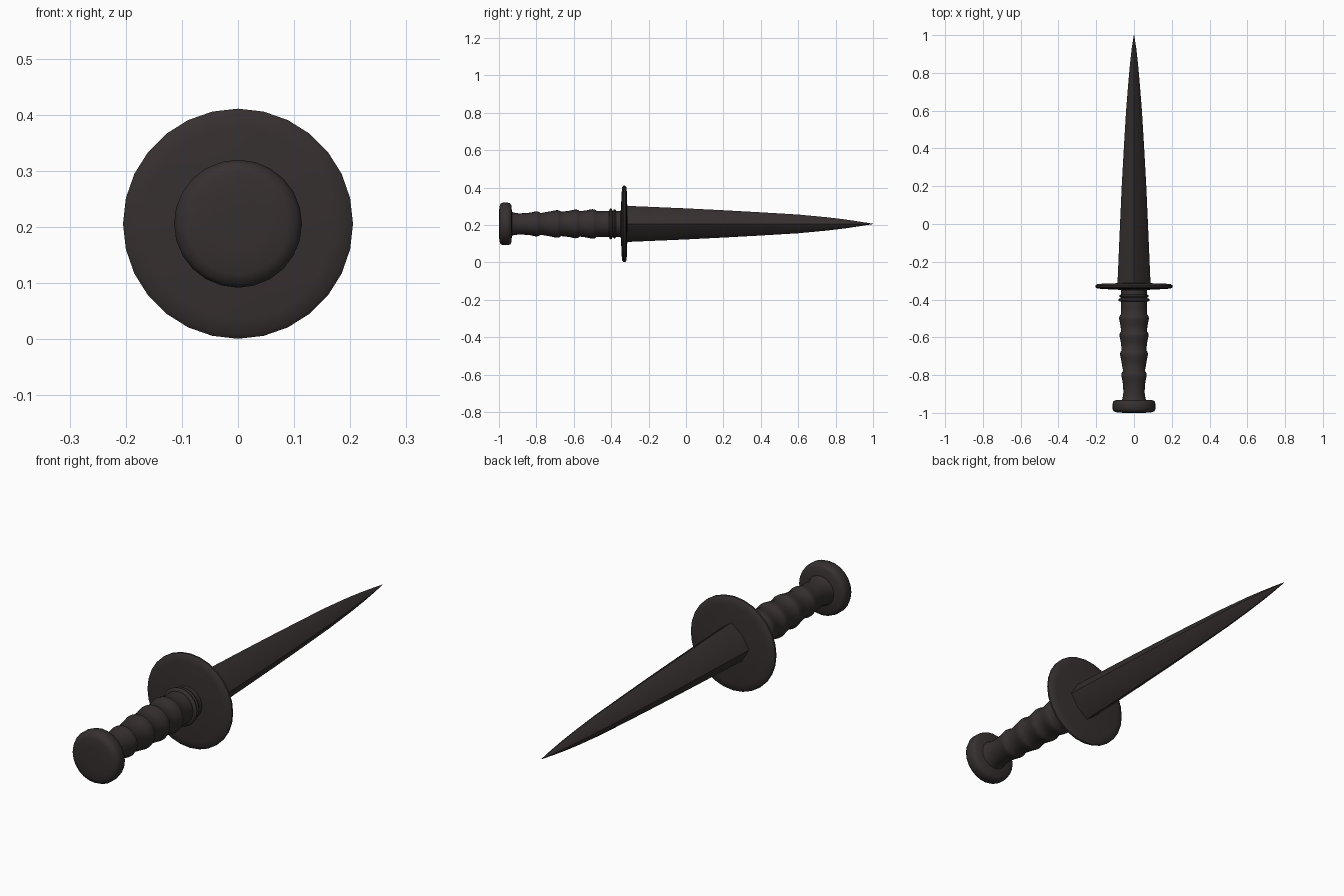
import bpy, bmesh, math

if "Cube" in bpy.data.objects:
    bpy.data.objects.remove(bpy.data.objects["Cube"])

AXIS_Z = 0.206
iron = bpy.data.materials.new("dark iron")
iron.diffuse_color = (0.037, 0.029, 0.029, 1)
iron.use_nodes = True
iron.node_tree.nodes["Principled BSDF"].inputs["Base Color"].default_value = iron.diffuse_color


def loft(name, profile, section, angle):
    """Skin rings along y; profile holds (y, x radius, z radius)."""
    bm = bmesh.new()
    rings = []
    for y, rx, rz in profile:
        rings.append([bm.verts.new((rx * u, y, AXIS_Z + rz * v)) for u, v in section])
    n = len(section)
    for a, b in zip(rings, rings[1:]):
        for i in range(n):
            j = (i + 1) % n
            bm.faces.new((a[i], a[j], b[j], b[i]))
    bm.faces.new(rings[0])
    bm.faces.new(rings[-1])
    bmesh.ops.recalc_face_normals(bm, faces=bm.faces)
    mesh = bpy.data.meshes.new(name)
    bm.to_mesh(mesh)
    bm.free()
    mesh.materials.append(iron)
    ob = bpy.data.objects.new(name, mesh)
    bpy.context.collection.objects.link(ob)
    bpy.ops.object.select_all(action='DESELECT')
    bpy.context.view_layer.objects.active = ob
    ob.select_set(True)
    bpy.ops.object.shade_smooth_by_angle(angle=math.radians(angle))
    return ob


def circle(n):
    return [(math.cos(math.tau * i / n), math.sin(math.tau * i / n)) for i in range(n)]


def lathe(name, points, n=24):
    return loft(name, [(y, r, r) for y, r in points], circle(n), 50)


# pommel: thick disc with rounded rims and a slightly domed end
lathe("pommel", [(-1, 0.05), (-0.998, 0.09), (-0.992, 0.107), (-0.978, 0.114),
                 (-0.955, 0.114), (-0.94, 0.110), (-0.933, 0.098), (-0.93, 0.05)])

# grip: swelling segments, each ending in a small raised ridge
grip = [(-0.935, 0.066), (-0.92, 0.060), (-0.89, 0.056)]
ridges = [(-0.80, 0.067), (-0.69, 0.074), (-0.59, 0.077), (-0.50, 0.079)]
for y, r in ridges:
    grip += [(y - 0.035, r - 0.007), (y - 0.012, r - 0.002), (y, r),
             (y + 0.012, r - 0.002), (y + 0.022, r - 0.009)]
grip += [(-0.44, 0.070), (-0.33, 0.070)]
lathe("grip", grip)

# twin collar rings next to the guard
for i, (y, r) in enumerate([(-0.402, 0.083), (-0.382, 0.078)]):
    lathe("collar_ring_%d" % (i + 1),
          [(y - 0.009, r - 0.013), (y - 0.006, r - 0.003), (y, r),
           (y + 0.006, r - 0.003), (y + 0.009, r - 0.013)])

# round guard
lathe("guard", [(-0.350, 0.06), (-0.347, 0.10), (-0.344, 0.17), (-0.341, 0.196),
                (-0.334, 0.205), (-0.326, 0.205), (-0.319, 0.196),
                (-0.316, 0.17), (-0.314, 0.10), (-0.310, 0.06)], 28)

# blade: softened diamond section tapering to a point
d = 0.60
diamond = [(1, 0), (d, d), (0, 1), (-d, d), (-1, 0), (-d, -d), (0, -1), (d, -d)]
loft("blade", [(-0.33, 0.088, 0.097), (-0.28, 0.086, 0.095), (0, 0.074, 0.083),
               (0.2, 0.065, 0.073), (0.4, 0.054, 0.062), (0.6, 0.042, 0.050),
               (0.75, 0.030, 0.036), (0.85, 0.021, 0.024), (0.93, 0.012, 0.012),
               (1, 0.001, 0.001)], diamond, 50)
